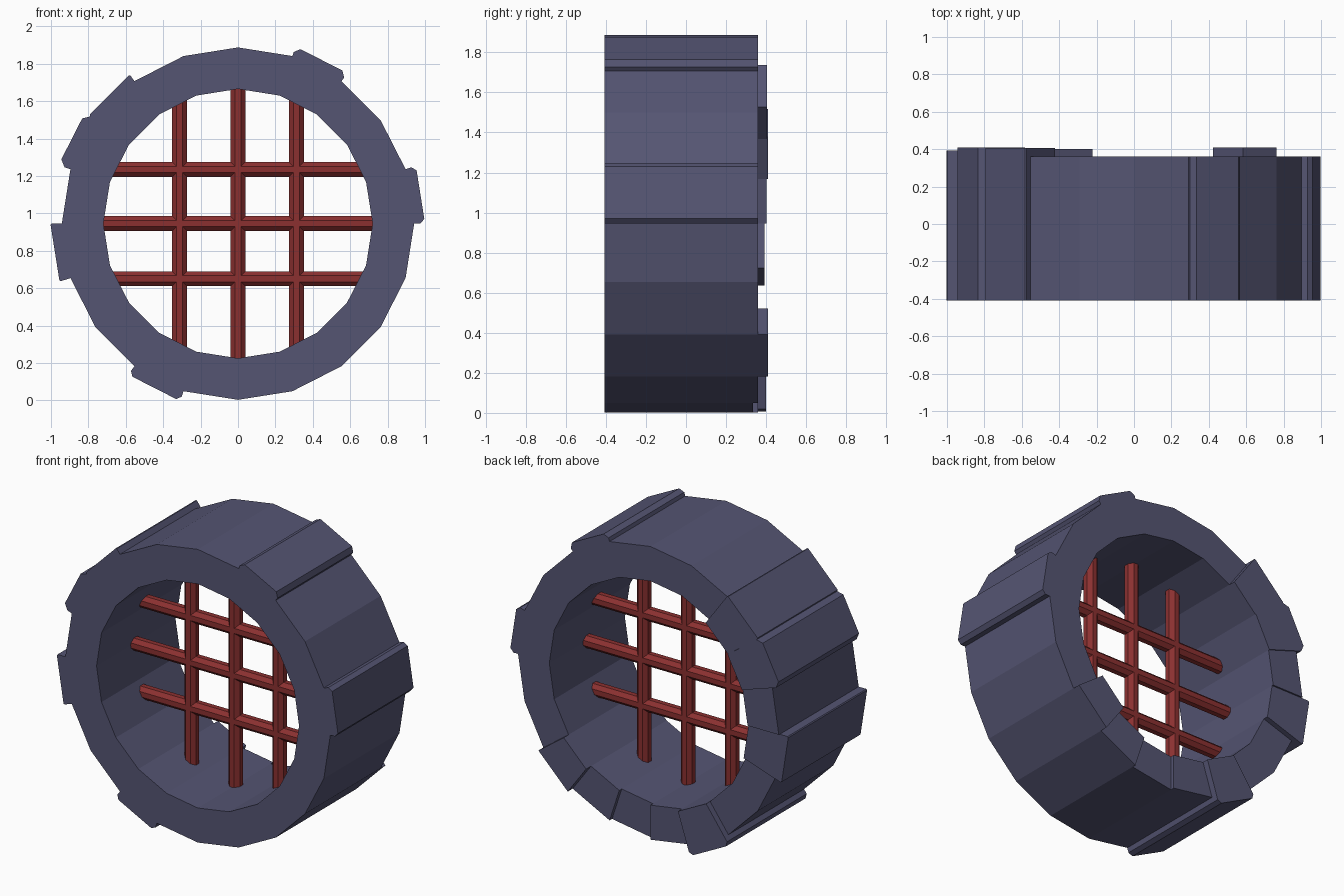
import bpy, bmesh
from math import cos, sin, radians, sqrt, pi
from mathutils import Vector, Matrix

if "Cube" in bpy.data.objects:
    bpy.data.objects.remove(bpy.data.objects["Cube"])

CZ, R_IN, R_OUT = 0.945, 0.72, 0.942
N, FRONT, BACK = 20, -0.408, 0.36
STEP = 360 / N


def material(name, rgb):
    m = bpy.data.materials.new(name)
    m.diffuse_color = (*rgb, 1)
    m.use_nodes = True
    m.node_tree.nodes["Principled BSDF"].inputs["Base Color"].default_value = m.diffuse_color
    return m


stone_mat = material("stone", (0.09, 0.09, 0.17))
iron_mat = material("red_iron", (0.26, 0.03, 0.03))

# Segment number -> back depth, and segment number -> (raised radius, corner chamfer)
backs = {7: 0.405, 8: 0.41, 9: 0.403, 10: 0.393, 13: 0.40, 15: 0.335, 17: 0.41}
raised = {0: (1.0, 0.025), 3: (0.995, 0.03), 7: (0.985, 0.006),
          8: (1.01, 0.035), 10: (1.003, 0.006), 13: (0.998, 0.025)}


def polar(r, seg):
    a = radians(seg * STEP)
    return Vector((r * cos(a), CZ + r * sin(a)))


def outer_path(k):
    """Outer outline of one stone, from its start angle to its end angle."""
    b0, b1 = polar(R_OUT, k), polar(R_OUT, k + 1)
    if k not in raised:
        return [b0, b1]
    r, c = raised[k]
    t0, t1 = polar(r, k), polar(r, k + 1)
    along = (t1 - t0).normalized() * c
    d0, d1 = (b0 - t0).normalized() * c, (b1 - t1).normalized() * c
    return [b0, t0 + d0, t0 + along, t1 - along, t1 + d1, b1]


# Stone ring: one continuous shell with individually stepped stones
bm = bmesh.new()


def face(pts):
    bm.faces.new([bm.verts.new((p.x, y, p.y)) for p, y in pts])


def wall(p, q, y0, y1):
    face([(q, y0), (p, y0), (p, y1), (q, y1)])


for k in range(N):
    back, nxt = backs.get(k, BACK), backs.get((k + 1) % N, BACK)
    i0, i1 = polar(R_IN, k), polar(R_IN, k + 1)
    path = outer_path(k)
    profile = [i0] + path + [i1]
    face([(p, FRONT) for p in profile])
    face([(p, back) for p in reversed(profile)])
    for p, q in zip(path, path[1:]):
        wall(p, q, FRONT, back)
    wall(i1, i0, FRONT, back)
    if back > nxt:
        wall(path[-1], i1, nxt, back)
    elif nxt > back:
        wall(i1, path[-1], back, nxt)
bmesh.ops.remove_doubles(bm, verts=bm.verts, dist=1e-5)
mesh = bpy.data.meshes.new("stone_ring")
bm.to_mesh(mesh)
bm.free()
mesh.materials.append(stone_mat)
bpy.context.collection.objects.link(bpy.data.objects.new("stone_ring", mesh))


# Grate bars: octagonal rods ending just inside the ring wall
def bar(name, offset, vertical):
    length = 2 * (sqrt(R_IN ** 2 - offset ** 2) + 0.012)
    b = bmesh.new()
    turn = Matrix.Rotation(pi / 8, 4, 'Z')
    if vertical:
        place = Matrix.Translation((offset, -0.022, CZ))
    else:
        place = Matrix.Translation((0, -0.022, CZ + offset)) @ Matrix.Rotation(pi / 2, 4, 'Y')
    bmesh.ops.create_cone(b, cap_ends=True, segments=8, radius1=0.043,
                          radius2=0.043, depth=length, matrix=place @ turn)
    me = bpy.data.meshes.new(name)
    b.to_mesh(me)
    b.free()
    me.materials.append(iron_mat)
    bpy.context.collection.objects.link(bpy.data.objects.new(name, me))


for n, off in enumerate((-0.312, 0, 0.312)):
    bar(f"vertical_bar_{n + 1}", off, True)
for n, off in enumerate((-0.295, 0, 0.29)):
    bar(f"horizontal_bar_{n + 1}", off, False)
